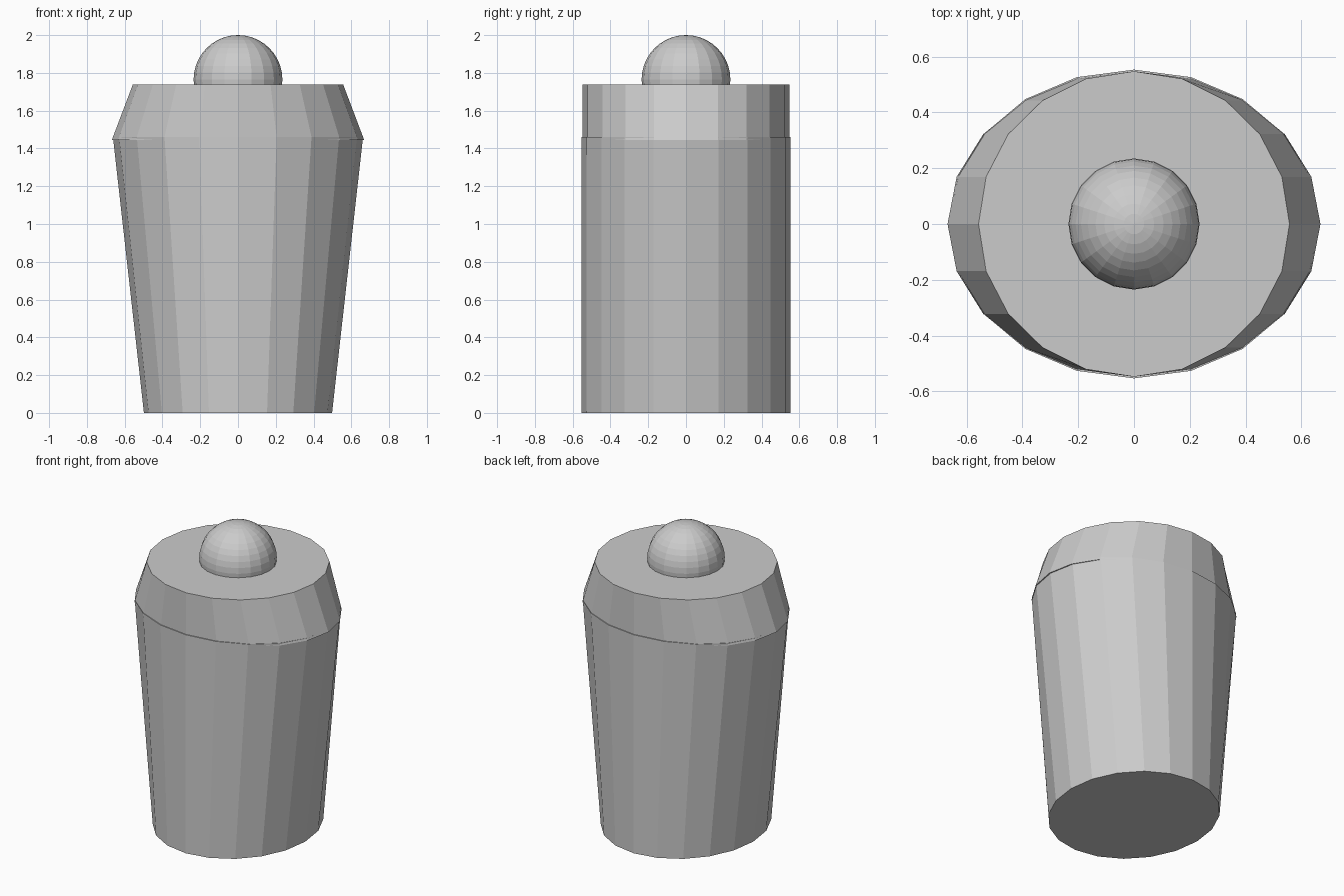
import bpy, bmesh
from math import cos, sin, tau

if "Cube" in bpy.data.objects:
    bpy.data.objects.remove(bpy.data.objects["Cube"])

SIDES = 20


def elliptical_loft(name, sections):
    """Closed faceted solid through (z, x radius, y radius) sections."""
    bm = bmesh.new()
    rings = [[bm.verts.new((rx * cos(tau * i / SIDES), ry * sin(tau * i / SIDES), z))
              for i in range(SIDES)] for z, rx, ry in sections]
    for low, high in zip(rings, rings[1:]):
        for i in range(SIDES):
            j = (i + 1) % SIDES
            bm.faces.new((low[i], low[j], high[j], high[i]))
    bm.faces.new(rings[0][::-1])
    bm.faces.new(rings[-1])
    mesh = bpy.data.meshes.new(name)
    bm.to_mesh(mesh)
    bm.free()
    obj = bpy.data.objects.new(name, mesh)
    bpy.context.collection.objects.link(obj)
    return obj


# Tapered jar body
elliptical_loft("jar_body", [(0, 0.498, 0.553), (1.46, 0.662, 0.553)])

# Sloped lid, overlapping the body rim slightly
elliptical_loft("lid", [(1.445, 0.668, 0.547), (1.738, 0.557, 0.547)])

# Round knob sunk into the lid
bpy.ops.mesh.primitive_uv_sphere_add(segments=20, ring_count=20, radius=0.235,
                                     location=(0, 0, 1.765))
bpy.context.object.name = "lid_knob"
